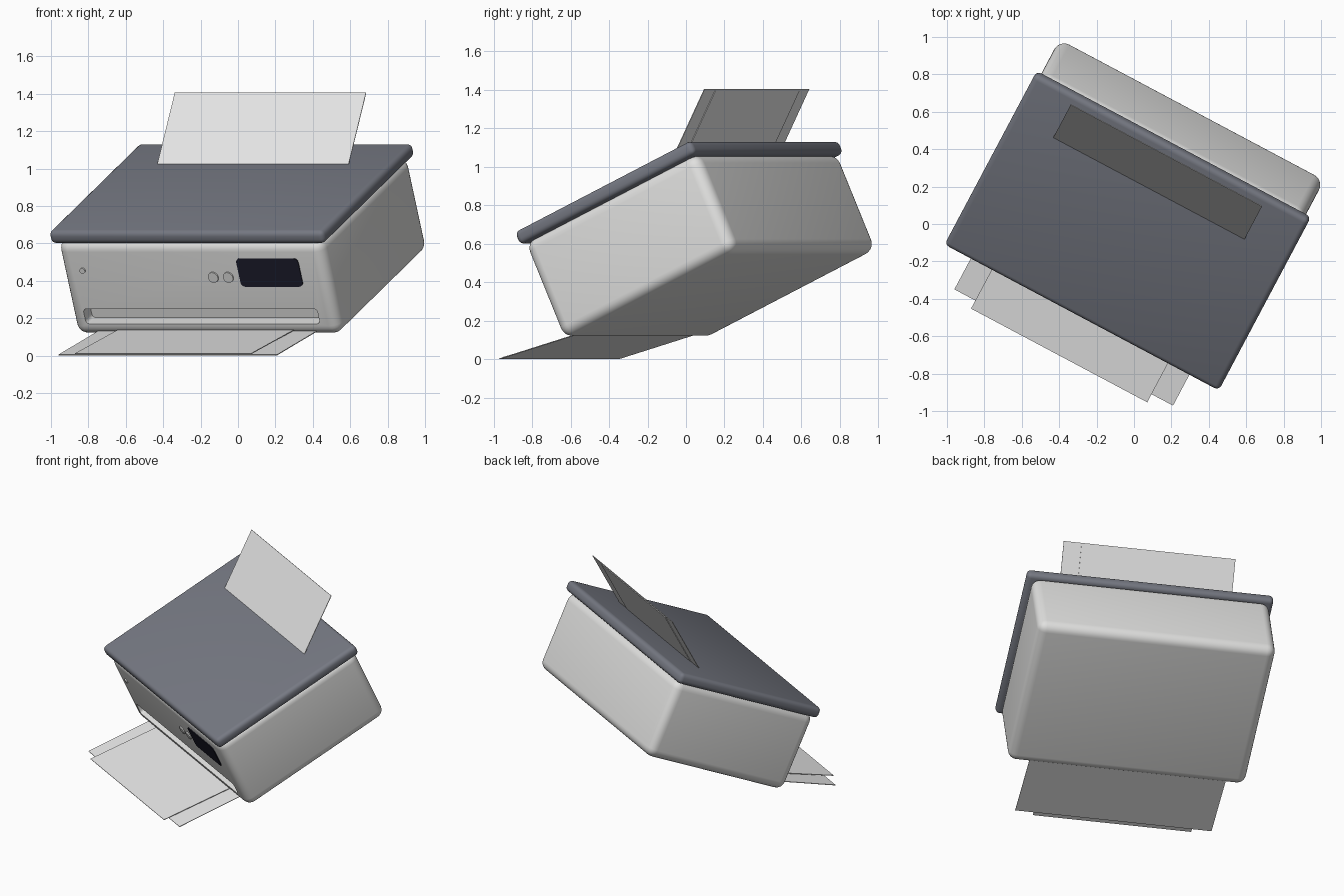
import bpy, bmesh, math
from mathutils import Matrix, Vector

cube = bpy.data.objects.get("Cube")
if cube:
    bpy.data.objects.remove(cube, do_unlink=True)

# The whole printer is turned about z and pitched nose-down
TURN = Matrix.Rotation(math.radians(-28), 4, 'Z')
BODY = TURN @ Matrix.Rotation(math.radians(24.7), 4, 'X')


def material(name, rgb, rough=0.6):
    m = bpy.data.materials.new(name)
    m.use_nodes = True
    m.diffuse_color = (*rgb, 1)
    bsdf = m.node_tree.nodes["Principled BSDF"]
    bsdf.inputs["Base Color"].default_value = (*rgb, 1)
    bsdf.inputs["Roughness"].default_value = rough
    return m


CASE = material("light grey casing", (0.75, 0.75, 0.74))
SLATE = material("slate lid", (0.18, 0.19, 0.225))
WHITE = material("white paper", (0.8, 0.8, 0.8))
GLASS = material("dark screen", (0.012, 0.012, 0.025))


def finish(name, bm, mat, frame, smooth=True):
    bmesh.ops.recalc_face_normals(bm, faces=bm.faces)
    mesh = bpy.data.meshes.new(name)
    bm.to_mesh(mesh)
    bm.free()
    mesh.transform(frame)
    mesh.materials.append(mat)
    obj = bpy.data.objects.new(name, mesh)
    bpy.context.collection.objects.link(obj)
    if smooth:
        shade(obj)
    return obj


def shade(obj):
    bpy.ops.object.select_all(action='DESELECT')
    obj.select_set(True)
    bpy.context.view_layer.objects.active = obj
    bpy.ops.object.shade_smooth_by_angle(angle=math.radians(30))


def box(name, lo, hi, radius, mat, segments=5, only_depth_edges=False):
    """Rounded box between two corners, in printer coordinates."""
    lo, hi = Vector(lo), Vector(hi)
    bm = bmesh.new()
    bmesh.ops.create_cube(bm, size=1)
    bmesh.ops.scale(bm, vec=hi - lo, verts=bm.verts)
    bmesh.ops.translate(bm, vec=(lo + hi) / 2, verts=bm.verts)
    edges = [e for e in bm.edges if not only_depth_edges
             or abs(e.verts[0].co.y - e.verts[1].co.y) > 1e-4]
    bmesh.ops.bevel(bm, geom=edges, offset=radius, segments=segments,
                    profile=0.5, affect='EDGES')
    return finish(name, bm, mat, BODY)


def button(name, x, z, radius):
    """Low round button on the front face."""
    bm = bmesh.new()
    bmesh.ops.create_cone(bm, cap_ends=True, segments=24, radius1=radius,
                          radius2=radius, depth=0.016)
    place = Matrix.Translation((x, FRONT, z)) @ Matrix.Rotation(math.pi / 2, 4, 'X')
    return finish(name, bm, CASE, BODY @ place)


def sheet(name, x0, x1, start, end, thick=0.004):
    """Thin flat sheet running between two (depth, height) points."""
    d = Vector((end[0] - start[0], end[1] - start[1]))
    n = Vector((-d.y, d.x)).normalized() * thick / 2
    bm = bmesh.new()
    ring = [(start[0] + n.x, start[1] + n.y), (end[0] + n.x, end[1] + n.y),
            (end[0] - n.x, end[1] - n.y), (start[0] - n.x, start[1] - n.y)]
    a = [bm.verts.new((x0, y, z)) for y, z in ring]
    bm.faces.new(a)
    out = bmesh.ops.extrude_face_region(bm, geom=bm.faces[:])
    bmesh.ops.translate(bm, vec=(x1 - x0, 0, 0),
                        verts=[g for g in out["geom"] if isinstance(g, bmesh.types.BMVert)])
    return finish(name, bm, WHITE, TURN, smooth=False)


FRONT = -0.242

# Casing with a recessed paper slot along the bottom of the front
casing = box("casing", (-0.815, FRONT, 0.225), (0.788, 0.878, 0.78), 0.06, CASE, 6)
cutter = box("slot_cutter", (-0.736, FRONT - 0.1, 0.298), (0.68, FRONT + 0.08, 0.386),
             0.02, CASE, 4, True)
cutter.hide_render = True
cut = casing.modifiers.new("slot", 'BOOLEAN')
cut.operation = 'DIFFERENCE'
cut.solver = 'EXACT'
cut.object = cutter
bpy.context.view_layer.objects.active = casing
bpy.ops.object.modifier_apply(modifier=cut.name)
bpy.data.objects.remove(cutter, do_unlink=True)
shade(casing)

# Scanner lid overhanging the casing
box("lid", (-0.843, -0.252, 0.769), (0.818, 0.89, 0.844), 0.028, SLATE, 4)

# Front controls
box("screen", (0.255, FRONT - 0.005, 0.518), (0.63, FRONT + 0.004, 0.684),
    0.025, GLASS, 4, True)
button("left_button", 0.096, 0.573, 0.03)
button("right_button", 0.187, 0.573, 0.03)
button("power_button", -0.687, 0.612, 0.016)

# Printed sheets leaving the front
sheet("lower_output_sheet", -0.684, 0.64, (-0.759, 0.003), (-0.26, 0.143))
sheet("upper_output_sheet", -0.557, 0.51, (-0.808, 0.010), (-0.26, 0.152))

# Blank sheets standing in the feeder
sheet("front_feed_sheet", -0.598, 0.56, (0.19, 0.99), (0.406, 1.405))
sheet("rear_feed_sheet", -0.49, 0.44, (0.193, 0.988), (0.405, 1.395))
